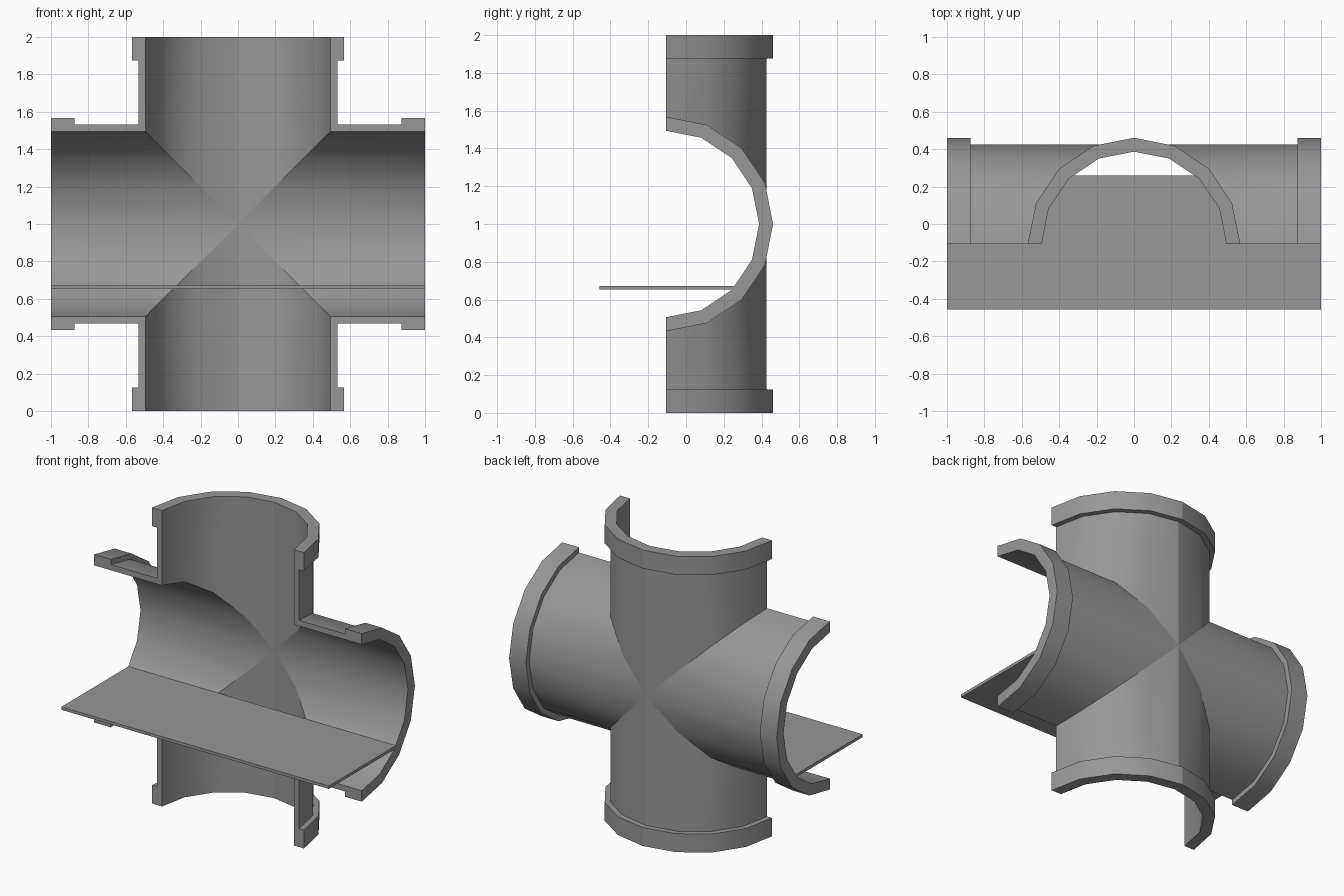
import bpy, bmesh, math

if "Cube" in bpy.data.objects:
    bpy.data.objects.remove(bpy.data.objects["Cube"])

CY = -0.107                      # open (cut) plane of the half pipes
CZ = 1.0                         # centre height of the cross
R_IN, R_PIPE, R_COLLAR = 0.494, 0.532, 0.568
COLLAR_START = 0.875
SEG = 8                          # flat sides in each half pipe

grey = bpy.data.materials.new("dark_grey")
grey.diffuse_color = (0.31, 0.31, 0.31, 1)
grey.use_nodes = True
grey.node_tree.nodes["Principled BSDF"].inputs["Base Color"].default_value = grey.diffuse_color


def add_arm(bm, turn):
    """One half-pipe arm with end collar, mitred at the centre of the cross."""
    ct, st = round(math.cos(turn)), round(math.sin(turn))
    sections = []
    for i in range(SEG + 1):
        a = math.pi * i / SEG
        c, s = math.cos(a), math.sin(a)
        # (radius, distance along the arm); None = mitre
        stations = [(R_IN, None), (R_IN, 1), (R_COLLAR, 1),
                    (R_COLLAR, COLLAR_START), (R_PIPE, COLLAR_START), (R_PIPE, None)]
        ring = []
        for r, d in stations:
            u = r * c
            d = abs(u) if d is None else d
            ring.append(bm.verts.new((d * ct - u * st, CY + r * s, CZ + d * st + u * ct)))
        sections.append(ring)
    for p, q in zip(sections, sections[1:]):
        for k in range(5):
            bm.faces.new((p[k], p[k + 1], q[k + 1], q[k]))
    # flat cut faces along the open side
    bm.faces.new(sections[0])
    bm.faces.new(sections[-1])


def finish(bm, name, smooth):
    bmesh.ops.recalc_face_normals(bm, faces=bm.faces[:])
    me = bpy.data.meshes.new(name)
    bm.to_mesh(me)
    bm.free()
    me.materials.append(grey)
    ob = bpy.data.objects.new(name, me)
    bpy.context.collection.objects.link(ob)
    if smooth:
        me.shade_smooth()
        me.set_sharp_from_angle(angle=math.radians(30))
        # crisp mitre seams, plus the centre seam of the upright pipe
        for e in me.edges:
            a, b = (me.vertices[i].co for i in e.vertices)
            mitre = all(abs(abs(p.x) - abs(p.z - CZ)) < 1e-3 for p in (a, b))
            seam = abs(a.x) < 1e-3 and abs(b.x) < 1e-3
            if mitre or seam:
                e.use_edge_sharp = True
    return ob


# Four-way half pipe
bm = bmesh.new()
for n in range(4):
    add_arm(bm, n * math.pi / 2)
bmesh.ops.remove_doubles(bm, verts=bm.verts[:], dist=1e-4)
finish(bm, "cross_pipe", True)

# Thin walkway plate through the horizontal pipe
bm = bmesh.new()
bmesh.ops.create_cube(bm, size=1)
y0, y1, z0, z1 = -0.458, 0.258, 0.652, 0.672
for v in bm.verts:
    v.co = (v.co.x * 2, (y0 + y1) / 2 + v.co.y * (y1 - y0), (z0 + z1) / 2 + v.co.z * (z1 - z0))
finish(bm, "floor_plate", False)
